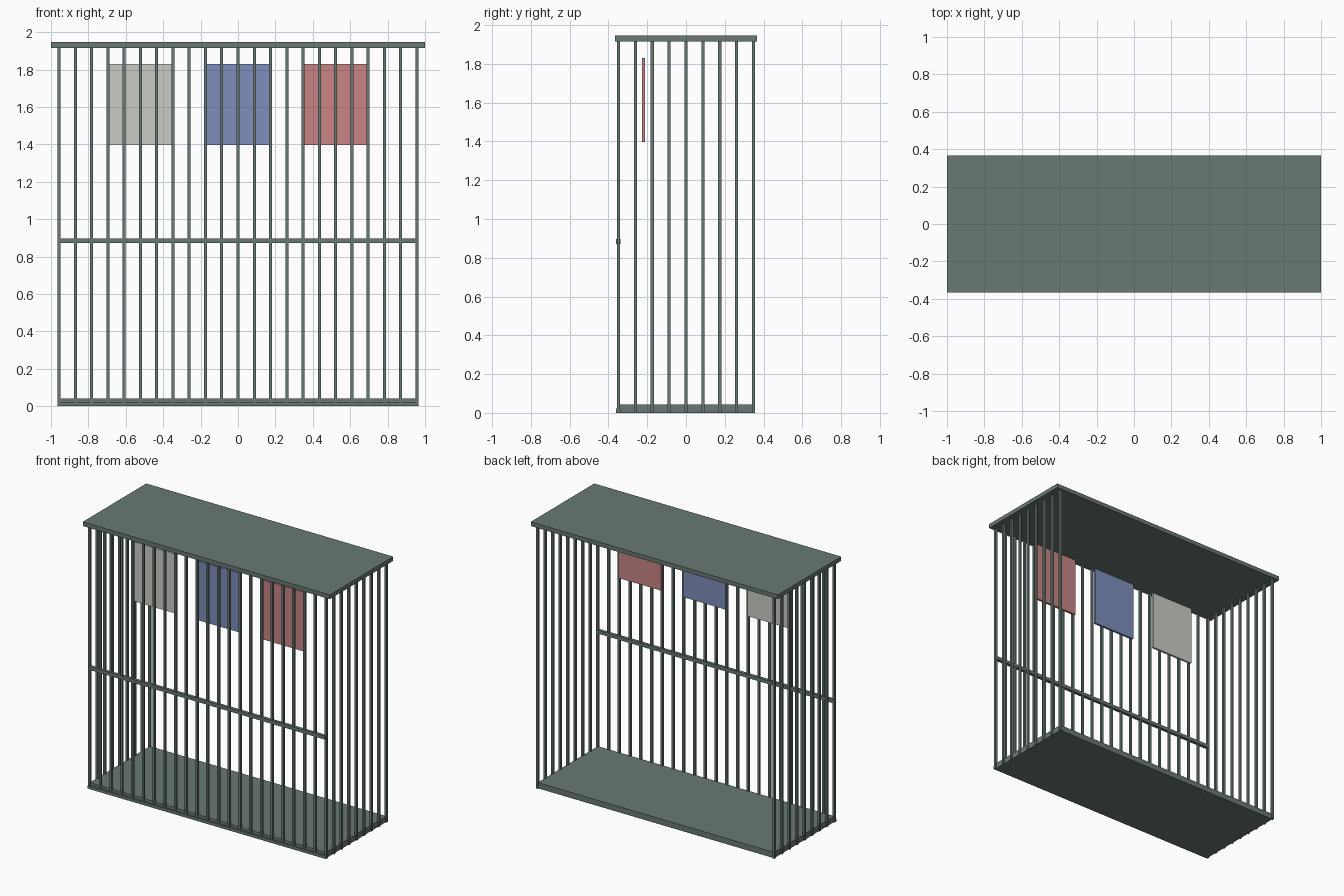
import bpy

cube = bpy.data.objects.get("Cube")
if cube:
    bpy.data.objects.remove(cube, do_unlink=True)


def make_material(name, rgb):
    mat = bpy.data.materials.new(name)
    mat.use_nodes = True
    color = (*rgb, 1.0)
    mat.diffuse_color = color
    mat.node_tree.nodes["Principled BSDF"].inputs["Base Color"].default_value = color
    return mat


iron = make_material("grey green iron", (0.14, 0.19, 0.17))
white = make_material("off white cloth", (0.60, 0.60, 0.56))
blue = make_material("blue cloth", (0.21, 0.27, 0.50))
red = make_material("red cloth", (0.58, 0.23, 0.23))


def box(name, low, high, mat):
    """Box spanning two opposite corners."""
    center = [(a + b) / 2 for a, b in zip(low, high)]
    bpy.ops.mesh.primitive_cube_add(size=1, location=center)
    obj = bpy.context.object
    obj.name = name
    obj.scale = [b - a for a, b in zip(low, high)]
    obj.data.materials.append(mat)
    return obj


HALF_W, HALF_D = 0.957, 0.348   # bar centre lines
STEP = 0.087                    # bar spacing
BAR = 0.008                     # half bar thickness
ROOF_Z = 1.915


def bar(name, x, y):
    box(name, (x - BAR, y - BAR, 0), (x + BAR, y + BAR, ROOF_Z), iron)


# Roof and floor slabs
box("roof", (-1, -0.367, ROOF_Z), (1, 0.367, 1.946), iron)
box("floor", (-HALF_W, -HALF_D, 0), (HALF_W, HALF_D, 0.042), iron)

# Front rails
box("bottom_rail", (-0.965, -0.36, 0), (0.965, -0.338, 0.022), iron)
box("middle_rail", (-HALF_W, -0.36, 0.872), (HALF_W, -0.337, 0.897), iron)

# Front bars
for i in range(23):
    bar("front_bar", -HALF_W + i * STEP, -HALF_D)

# Side bars; the back stays open
for side, name in ((-1, "right_bar"), (1, "left_bar")):
    for i in range(1, 9):
        bar(name, side * HALF_W, -HALF_D + i * STEP)

# Hanging cloth panels behind the front bars
for name, x, mat in (("white_panel", -0.523, white),
                     ("blue_panel", 0, blue),
                     ("red_panel", 0.523, red)):
    box(name, (x - 0.172, -0.227, 1.396), (x + 0.172, -0.211, 1.83), mat)
